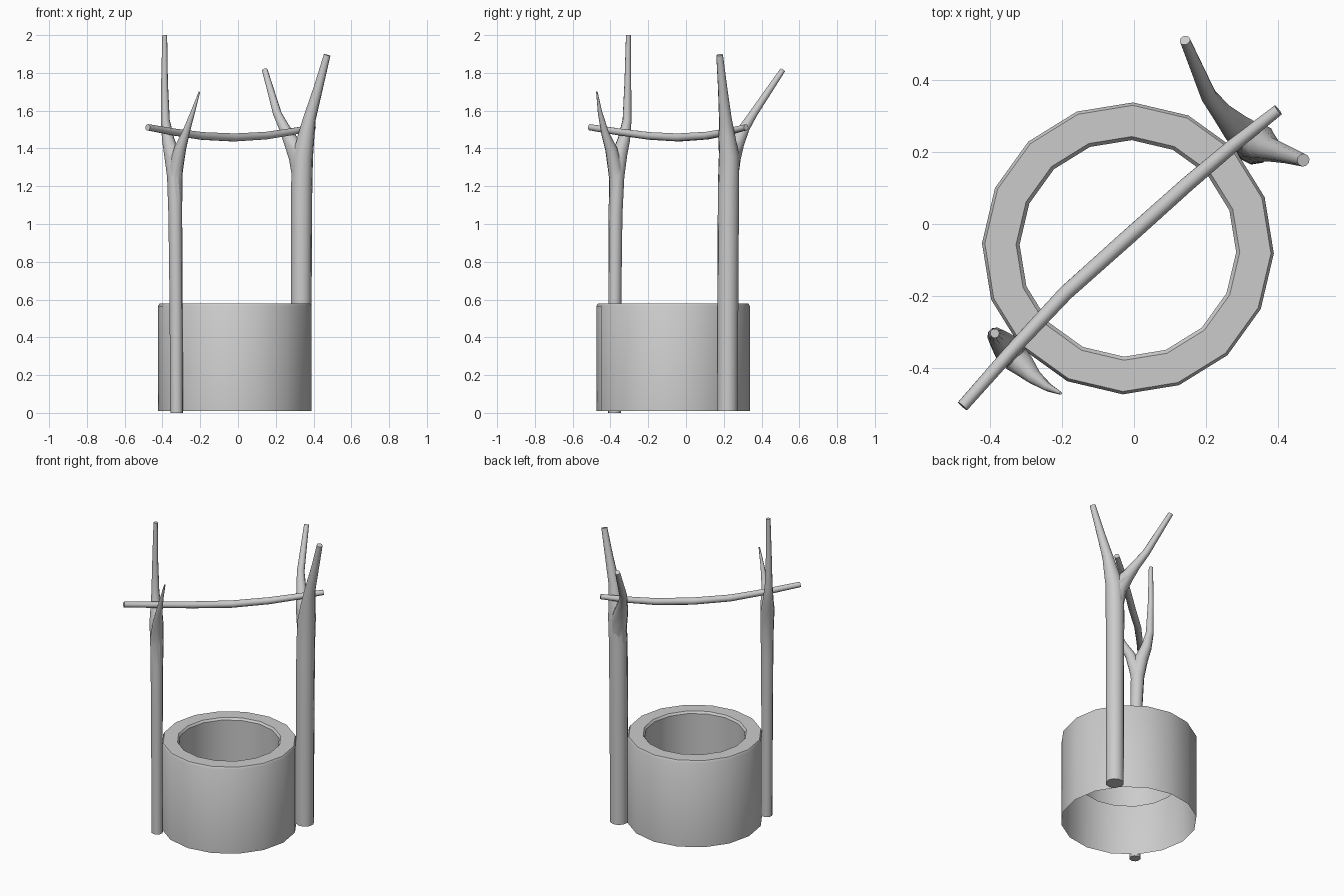
import bpy, bmesh, math
from mathutils import Vector

if "Cube" in bpy.data.objects:
    bpy.data.objects.remove(bpy.data.objects["Cube"])


def make_object(name, bm, angle=40):
    bmesh.ops.recalc_face_normals(bm, faces=bm.faces)
    mesh = bpy.data.meshes.new(name)
    bm.to_mesh(mesh)
    bm.free()
    ob = bpy.data.objects.new(name, mesh)
    bpy.context.collection.objects.link(ob)
    smooth(ob, angle)
    return ob


def smooth(ob, angle=40):
    bpy.ops.object.select_all(action='DESELECT')
    bpy.context.view_layer.objects.active = ob
    ob.select_set(True)
    bpy.ops.object.shade_smooth_by_angle(angle=math.radians(angle))


def limb(name, path, sides=10):
    """Capped tapering tube through (x, y, z, radius) points."""
    bm = bmesh.new()
    pts = [Vector(p[:3]) for p in path]
    tangents = [(pts[min(i + 1, len(pts) - 1)] - pts[max(i - 1, 0)]).normalized()
                for i in range(len(pts))]
    u = tangents[0].orthogonal().normalized()
    rings = []
    for p, t, row in zip(pts, tangents, path):
        u = (u - t * u.dot(t)).normalized()
        v = t.cross(u)
        rings.append([bm.verts.new(p + row[3] * (u * math.cos(a) + v * math.sin(a)))
                      for a in (2 * math.pi * k / sides for k in range(sides))])
    for a, b in zip(rings, rings[1:]):
        for k in range(sides):
            n = (k + 1) % sides
            bm.faces.new((a[k], a[n], b[n], b[k]))
    bm.faces.new(rings[0][::-1])
    bm.faces.new(rings[-1])
    return make_object(name, bm)


def forked_post(name, trunk, branch):
    """Trunk running into its main branch, with a second branch merged on."""
    post = limb(name, trunk)
    side = limb(name + "_branch", branch)
    mod = post.modifiers.new("fork", 'BOOLEAN')
    mod.operation = 'UNION'
    mod.solver = 'EXACT'
    mod.object = side
    bpy.context.view_layer.objects.active = post
    bpy.ops.object.modifier_apply(modifier=mod.name)
    bpy.data.objects.remove(side)
    smooth(post, 50)
    return post


# Well wall: open-bottomed shell, bevelled rim, inner lining ending partway down
SIDES = 16
profile = [(0.407, 0.01), (0.407, 0.565), (0.399, 0.578),
           (0.312, 0.578), (0.302, 0.565), (0.302, 0.28)]
bm = bmesh.new()
rings = []
for r, z in profile:
    rings.append([])
    for k in range(SIDES):
        a = 2 * math.pi * k / SIDES - math.radians(2)
        rings[-1].append(bm.verts.new((-0.017 + r * math.cos(a), -0.068 + r * math.sin(a), z)))
for a, b in zip(rings, rings[1:]):
    for k in range(SIDES):
        n = (k + 1) % SIDES
        bm.faces.new((a[k], a[n], b[n], b[k]))
make_object("well_wall", bm, 35)

# Thick forked post at the back right
forked_post("back_post",
            [(0.335, 0.22, 0.01, 0.055), (0.335, 0.222, 0.7, 0.056), (0.337, 0.225, 1.2, 0.057),
             (0.343, 0.228, 1.36, 0.055), (0.36, 0.217, 1.46, 0.045), (0.379, 0.208, 1.56, 0.034),
             (0.425, 0.194, 1.72, 0.025), (0.472, 0.178, 1.895, 0.018)],
            [(0.335, 0.228, 1.24, 0.048), (0.32, 0.24, 1.35, 0.051), (0.285, 0.268, 1.43, 0.042),
             (0.245, 0.31, 1.51, 0.029), (0.208, 0.357, 1.585, 0.023), (0.142, 0.512, 1.815, 0.015)])

# Thin forked post at the front left
forked_post("front_post",
            [(-0.325, -0.379, 0.0, 0.034), (-0.328, -0.377, 0.6, 0.035), (-0.332, -0.373, 1.05, 0.037),
             (-0.335, -0.367, 1.25, 0.041), (-0.35, -0.352, 1.37, 0.042), (-0.37, -0.328, 1.45, 0.033),
             (-0.385, -0.312, 1.55, 0.024), (-0.389, -0.308, 1.75, 0.018), (-0.388, -0.305, 2.0, 0.013)],
            [(-0.335, -0.368, 1.2, 0.034), (-0.328, -0.376, 1.3, 0.039), (-0.306, -0.397, 1.4, 0.032),
             (-0.277, -0.428, 1.48, 0.021), (-0.24, -0.455, 1.59, 0.012), (-0.204, -0.472, 1.7, 0.004)])

# Sagging crossbar resting in both forks
limb("crossbar",
     [(-0.478, -0.508, 1.512, 0.017), (-0.34, -0.352, 1.487, 0.019), (-0.19, -0.192, 1.466, 0.021),
      (-0.02, -0.04, 1.458, 0.022), (0.15, 0.112, 1.468, 0.021), (0.28, 0.222, 1.488, 0.019),
      (0.402, 0.318, 1.512, 0.016)])
